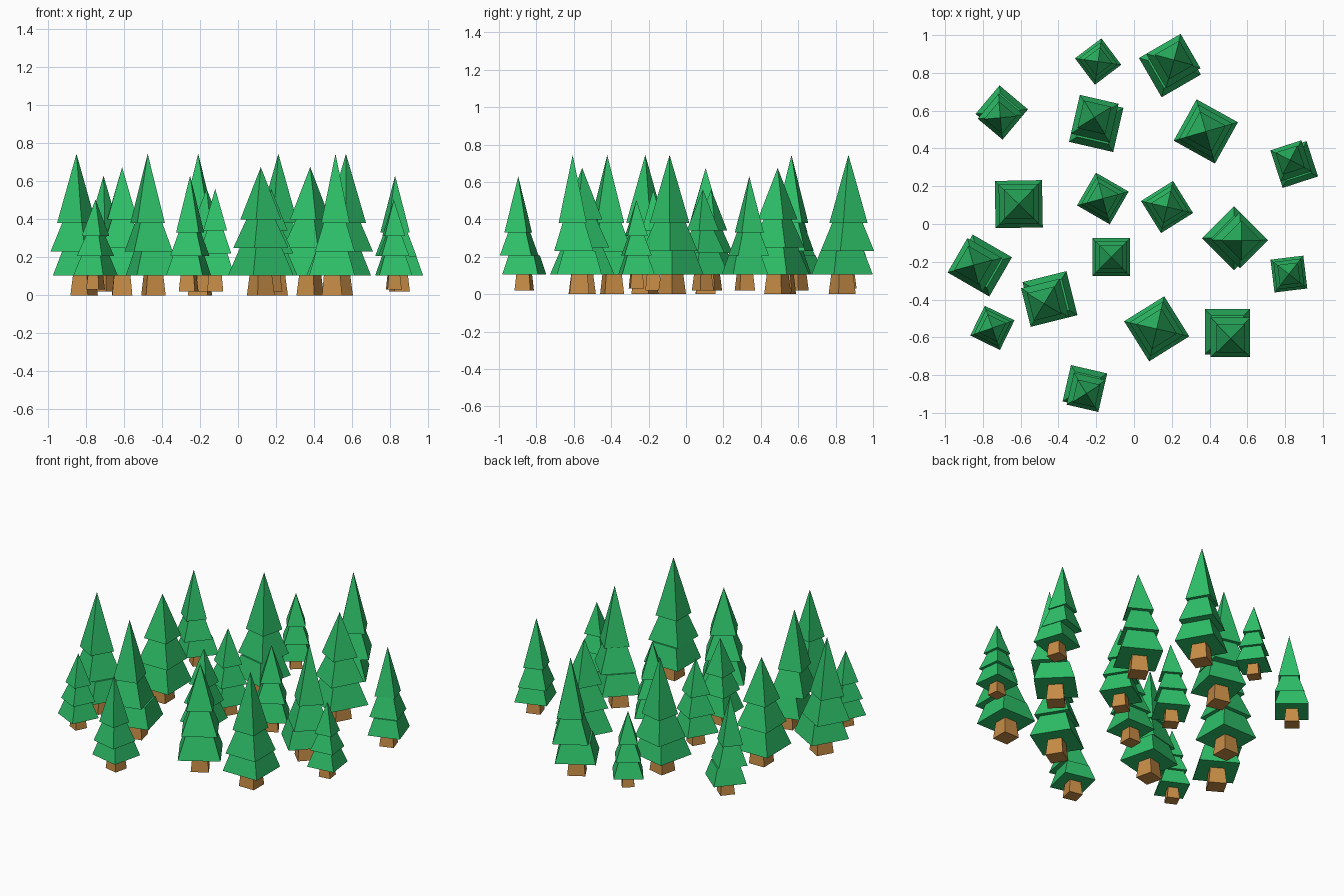
import bpy, bmesh, math
from mathutils import Vector

cube = bpy.data.objects.get("Cube")
if cube:
    bpy.data.objects.remove(cube)


def make_material(name, color):
    mat = bpy.data.materials.new(name)
    mat.use_nodes = True
    mat.diffuse_color = color
    mat.node_tree.nodes["Principled BSDF"].inputs["Base Color"].default_value = color
    return mat


LEAF = make_material("leaf green", (0.027, 0.53, 0.14, 1))
BARK = make_material("bark brown", (0.56, 0.26, 0.06, 1))
GROUND = 0.105   # height of the lowest branches, where every tree is scaled from


def frustum(bm, bottom, top, z0, z1, shift=(0, 0), top_shift=None, mat=0):
    """Four-sided block with half widths bottom and top; top 0 gives a point."""
    def ring(h, z, s):
        if h == 0:
            return [bm.verts.new((s[0], s[1], z))]
        return [bm.verts.new((s[0] + h * a, s[1] + h * b, z))
                for a, b in ((-1, -1), (1, -1), (1, 1), (-1, 1))]
    low = ring(bottom, z0, shift)
    high = ring(top, z1, top_shift or shift)
    faces = [bm.faces.new(low[::-1])]
    if len(high) > 1:
        faces.append(bm.faces.new(high))
    for i in range(4):
        j = (i + 1) % 4
        tip = [high[j], high[i]] if len(high) > 1 else [high[0]]
        faces.append(bm.faces.new([low[i], low[j]] + tip))
    for f in faces:
        f.material_index = mat


def tree_mesh(name, tiers):
    bm = bmesh.new()
    frustum(bm, 0.053, 0.042, -GROUND, 0.01, mat=1)
    for tier in tiers:
        frustum(bm, *tier)
    mesh = bpy.data.meshes.new(name)
    bm.to_mesh(mesh)
    bm.free()
    mesh.materials.append(LEAF)
    mesh.materials.append(BARK)
    return mesh


# Tiers: lower half width, upper half width, lower z, upper z, sideways shift
straight = tree_mesh("straight_tree", [
    (0.125, 0.08, 0, 0.145),
    (0.105, 0.055, 0.145, 0.295),
    (0.078, 0, 0.295, 0.57)])
crooked = tree_mesh("crooked_tree", [
    (0.12, 0.085, 0, 0.125),
    (0.105, 0.06, 0.125, 0.275, (0.03, 0.015)),
    (0.075, 0, 0.275, 0.64, (0.036, 0.018))])

# Trees: x, y, turn in degrees, scale
straight_trees = [
    (0.38, 0.49, -29, 1), (-0.61, 0.105, 1, 1), (0.12, -0.555, 32, 1),
    (-0.165, 0.135, -30, 0.8), (0.175, 0.09, 32, 0.8), (-0.12, -0.175, 0, 0.8),
    (-0.19, 0.86, 37, 0.7), (0.82, -0.265, 7, 0.7), (-0.75, -0.55, -26, 0.7)]
crooked_trees = [
    (0.19, 0.835, 30, 1), (-0.2, 0.525, 77, 1), (0.53, -0.075, -45, 1),
    (-0.81, -0.22, 150, 1), (-0.445, -0.395, 194, 1), (0.495, -0.57, -90, 1),
    (-0.7, 0.595, 230, 0.82), (0.85, 0.315, 108, 0.82), (-0.26, -0.865, -103, 0.82)]

for mesh, spots in ((straight, straight_trees), (crooked, crooked_trees)):
    for x, y, turn, size in spots:
        tree = bpy.data.objects.new(mesh.name, mesh)
        tree.location = Vector((x, y, GROUND))
        tree.rotation_euler.z = math.radians(turn)
        tree.scale = (size, size, size)
        bpy.context.collection.objects.link(tree)
